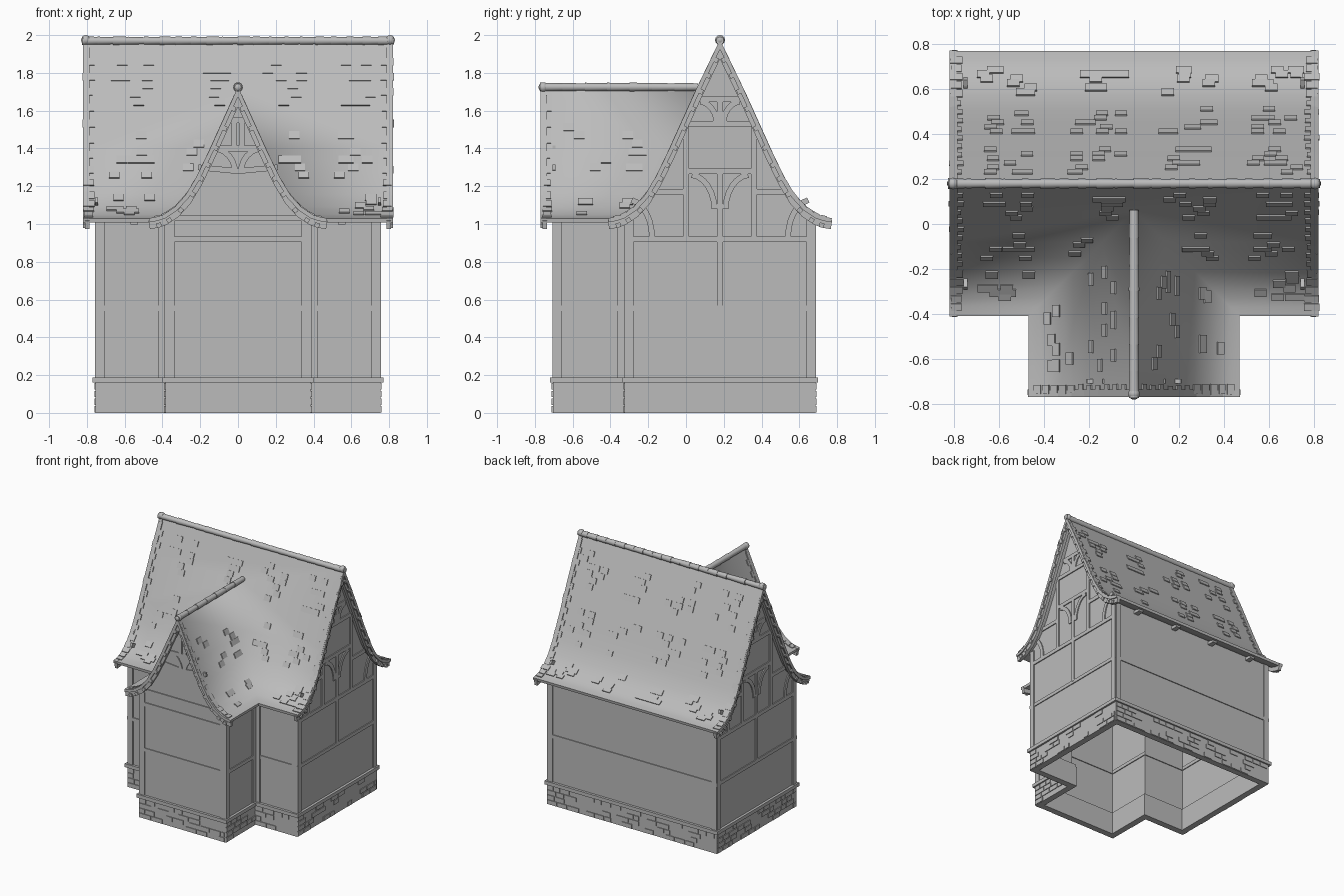
import bpy, bmesh, math, random
from mathutils import Vector, Matrix

random.seed(4)
cube = bpy.data.objects.get("Cube")
if cube:
    bpy.data.objects.remove(cube)

grey = bpy.data.materials.new("plain grey")
grey.use_nodes = True
grey.diffuse_color = (0.5, 0.5, 0.5, 1)
grey.node_tree.nodes["Principled BSDF"].inputs["Base Color"].default_value = (0.5, 0.5, 0.5, 1)

# Shared dimensions: half of the roof section, and the T-shaped plan
RIDGE_Y, WING = 0.18, 0.12
ROOF_X, WING_Y = 0.81, -0.755
PROFILE = [(0, 1.96), (WING, 1.71), (0.26, 1.4), (0.33, 1.255), (0.39, 1.155),
           (0.45, 1.09), (0.51, 1.05), (0.55, 1.037), (0.59, 1.03)]
PLAN = [Vector(p) for p in [(-0.75, 0.68), (-0.75, -0.32), (-0.38, -0.32), (-0.38, -0.7),
                            (0.38, -0.7), (0.38, -0.32), (0.75, -0.32), (0.75, 0.68)]]
UP = Vector((0, 0, 1))


def finish(name, bm, angle=None, thickness=0):
    """Turn a bmesh into a named object, optionally thickened and smoothed."""
    if not thickness:
        bmesh.ops.recalc_face_normals(bm, faces=bm.faces[:])
    mesh = bpy.data.meshes.new(name)
    bm.to_mesh(mesh)
    bm.free()
    mesh.materials.append(grey)
    ob = bpy.data.objects.new(name, mesh)
    bpy.context.collection.objects.link(ob)
    bpy.ops.object.select_all(action='DESELECT')
    ob.select_set(True)
    bpy.context.view_layer.objects.active = ob
    if thickness:
        mod = ob.modifiers.new("thickness", 'SOLIDIFY')
        mod.thickness, mod.offset = thickness, -1
        bpy.ops.object.modifier_apply(modifier=mod.name)
    if angle:
        bpy.ops.object.shade_smooth_by_angle(angle=math.radians(angle))
    return ob


def slab(bm, pts, vec):
    """Extrude a polygon along a vector."""
    a = [bm.verts.new(p) for p in pts]
    b = [bm.verts.new(Vector(p) + vec) for p in pts]
    bm.faces.new(a[::-1])
    bm.faces.new(b)
    for i in range(len(a)):
        j = (i + 1) % len(a)
        bm.faces.new((a[i], a[j], b[j], b[i]))


def ribbon(bm, plane, pts, width, inner, outer):
    """Mitred board following a path drawn on a wall plane."""
    at, normal = plane
    pts = [Vector(p) for p in pts]
    dirs = [(q - p).normalized() for p, q in zip(pts, pts[1:])]
    sides = []
    for i in range(len(pts)):
        t = (dirs[max(i - 1, 0)] + dirs[min(i, len(dirs) - 1)]).normalized()
        sides.append(Vector((-t.y, t.x)) * width / 2)
    for i in range(len(dirs)):
        quad = [pts[i] - sides[i], pts[i + 1] - sides[i + 1],
                pts[i + 1] + sides[i + 1], pts[i] + sides[i]]
        slab(bm, [at(*q) + normal * inner for q in quad], normal * (outer - inner))


def wall_ring(name, out, depth, z0, z1):
    """Hollow band running round the plan."""
    bm = bmesh.new()
    n = len(PLAN)
    loops = []
    for off, z in ((out, z0), (out, z1), (out - depth, z1), (out - depth, z0)):
        loop = []
        for i, p in enumerate(PLAN):
            e, f = (p - PLAN[i - 1]).normalized(), (PLAN[(i + 1) % n] - p).normalized()
            q = p + (Vector((e.y, -e.x)) + Vector((f.y, -f.x))) * off
            loop.append(bm.verts.new((q.x, q.y, z)))
        loops.append(loop)
    for a, b in zip(loops, loops[1:] + loops[:1]):
        for i in range(n):
            j = (i + 1) % n
            bm.faces.new((a[i], a[j], b[j], b[i]))
    finish(name, bm)


def edge_planes():
    """Each straight wall as a drawing plane with its length."""
    for i, a in enumerate(PLAN):
        b = PLAN[(i + 1) % len(PLAN)]
        d = (b - a).normalized()
        yield (lambda u, z, a=a, d=d: Vector((a.x + d.x * u, a.y + d.y * u, z)),
               Vector((d.y, -d.x, 0))), (b - a).length


# Walls, plinth and rails
wall_ring("walls", 0, 0.02, 0.16, 1.04)
wall_ring("stone_base", 0.005, 0.05, 0, 0.165)
wall_ring("base_sill", 0.02, 0.06, 0.16, 0.188)
wall_ring("middle_rail", 0.007, 0.034, 0.54, 0.568)

# Corner posts and raised stones
posts, stones = bmesh.new(), bmesh.new()
for plane, length in edge_planes():
    for u in (0.02, length - 0.02):
        ribbon(posts, plane, [(u, 0.18), (u, 1.03)], 0.045, -0.01, 0.008)
    for row in range(4):
        z, u = 0.02 + row * 0.04, 0
        while u < length - 0.03:
            w = min(random.uniform(0.05, 0.11), length - u)
            if random.random() < 0.55 or u == 0:
                ribbon(stones, plane, [(u, z), (u + w - 0.006, z)], 0.034, -0.005, 0.011)
            u += w
finish("corner_posts", posts)
finish("raised_stones", stones)

# Gable ends: wall, timbers, curved braces, bargeboard, pegs
gables = {
    "left_gable": ((lambda u, z: Vector((0.75, RIDGE_Y + u, z)), Vector((1, 0, 0))), 0, 0.5),
    "right_gable": ((lambda u, z: Vector((-0.75, RIDGE_Y + u, z)), Vector((-1, 0, 0))), 0, 0.5),
    "wing_gable": ((lambda u, z: Vector((u, -0.7, z)), Vector((0, -1, 0))), WING, 0.38),
}


def arc(cx, cz, rx, rz, a0, a1):
    angles = [math.radians(a0 + (a1 - a0) * i / 6) for i in range(7)]
    return [(cx + rx * math.cos(a), cz + rz * math.sin(a)) for a in angles]


for name, (plane, shift, half) in gables.items():
    at, normal = plane
    slope = [(d - shift, z) for d, z in PROFILE if d >= shift]
    inside = [(u, z - 0.02) for u, z in slope if u < half] + [(half, 1.03), (half, 0.95)]
    outline = inside + [(-u, z) for u, z in reversed(inside) if u]
    bm = bmesh.new()
    slab(bm, [at(*p) for p in outline], normal * -0.02)
    finish(name + "_wall", bm)

    bm = bmesh.new()
    if shift:
        lines = [[(-half, 0.92), (half, 0.92)], [(-0.36, 1.03), (0.36, 1.03)],
                 [(-0.21, 1.3), (0, 1.28), (0.21, 1.3)], [(-0.14, 1.4), (0.14, 1.4)],
                 [(-0.06, 1.55), (0.06, 1.55)]]
        curves = [arc(0.13, 1.27, 0.115, 0.13, 180, 95), [(0.02, 1.4), (0.02, 1.55)]]
    else:
        lines = [[(-half, 0.92), (half, 0.92)], [(-0.18, 1.28), (0.18, 1.28)],
                 [(-0.18, 1.53), (0.18, 1.53)], [(-0.11, 1.66), (0.11, 1.66)],
                 [(0, 0.56), (0, 1.28)], [(0, 1.53), (0, 1.66)]]
        curves = [[(0.18, 0.92), (0.18, 1.53)], [(0.18, 1.17), (0.36, 1.17)],
                  arc(0.16, 1.08, 0.13, 0.18, 180, 95), arc(0.49, 0.93, 0.13, 0.2, 180, 100),
                  arc(0.12, 1.54, 0.1, 0.11, 180, 100)]
    for c in lines + curves + [[(-u, z) for u, z in c] for c in curves]:
        ribbon(bm, plane, c, 0.03, -0.01, 0.008)
    finish(name + "_timbers", bm)

    bm, pegs = bmesh.new(), bmesh.new()
    for s in (1, -1):
        path = [(s * u, z - 0.035) for u, z in slope]
        ribbon(bm, plane, path, 0.045, 0.035, 0.06)
        ribbon(bm, plane, [(u, z + 0.025) for u, z in path], 0.022, 0.04, 0.07)
        for (u0, z0), (u1, z1) in zip(path, path[1:-1]):
            length = math.hypot(u1 - u0, z1 - z0)
            steps = max(1, round(length / 0.1))
            for k in range(steps):
                a, b = (k + 0.4) / steps, (k + 0.4) / steps + 0.026 / length
                ribbon(pegs, plane, [(u0 + (u1 - u0) * t, z0 + (z1 - z0) * t - 0.012)
                                     for t in (a, b)], 0.024, 0.055, 0.07)
    finish(name + "_bargeboard", bm)
    finish(name + "_pegs", pegs)

    bm = bmesh.new()
    top = at(0, slope[0][1] + 0.014) + normal * 0.055
    bmesh.ops.create_uvsphere(bm, u_segments=14, v_segments=8, radius=0.026,
                              matrix=Matrix.Translation(top))
    finish(name + "_finial", bm, 60)

# Roof: one skin with the cross wing meeting the main slope in two valleys
bm = bmesh.new()


def quad(*pts):
    bm.faces.new([bm.verts.new(p) for p in pts])


for (d0, z0), (d1, z1) in zip(PROFILE, PROFILE[1:]):
    ya, yb = RIDGE_Y - d0, RIDGE_Y - d1
    X = ROOF_X
    quad((-X, RIDGE_Y + d0, z0), (X, RIDGE_Y + d0, z0), (X, RIDGE_Y + d1, z1), (-X, RIDGE_Y + d1, z1))
    if d0 < WING:
        quad((-X, ya, z0), (X, ya, z0), (X, yb, z1), (0, yb, z1), (-X, yb, z1))
        continue
    a, b = d0 - WING, d1 - WING
    for s in (1, -1):
        quad((s * a, ya, z0), (s * X, ya, z0), (s * X, yb, z1), (s * b, yb, z1))
        quad((s * a, WING_Y, z0), (s * a, ya, z0), (s * b, yb, z1), (s * b, WING_Y, z1))
bmesh.ops.remove_doubles(bm, verts=bm.verts[:], dist=0.0001)
bm.normal_update()
for f in bm.faces:
    if f.normal.z < 0:
        f.normal_flip()
finish("roof", bm, 85, thickness=0.022)


# Raised shingles in clusters and along the verges
def height(d):
    for (d0, z0), (d1, z1) in zip(PROFILE, PROFILE[1:]):
        if d <= d1:
            return z0 + (z1 - z0) * (d - d0) / (d1 - d0)
    return PROFILE[-1][1]


def main_point(s):
    return lambda v, d: Vector((v, RIDGE_Y + s * d, height(d)))


def wing_point(s):
    return lambda v, d: Vector((s * (d - WING), v, height(d)))


def shingle(bm, point, v, d, width):
    pts = [point(v - width / 2, d), point(v + width / 2, d)]
    low = d + (0.018 if d < 0.38 else 0.03)
    pts += [point(v + width / 2, low), point(v - width / 2, low)]
    n = (pts[1] - pts[0]).cross(pts[3] - pts[0]).normalized()
    slab(bm, pts, (n if n.z > 0 else -n) * 0.007)


bm = bmesh.new()
for s in (1, -1):
    for d in [0.04 + 0.038 * i for i in range(14)]:
        for v in (-0.79, 0.79):
            shingle(bm, main_point(s), v, d, random.uniform(0.04, 0.07))
        if d > WING + 0.03:
            shingle(bm, wing_point(s), -0.735, d, random.uniform(0.03, 0.05))
    for col in (-0.56, -0.16, 0.24, 0.64):
        for row in (0.08, 0.26, 0.43):
            for k in range(9):
                v = col + random.uniform(-0.11, 0.11)
                d = row + 0.02 * random.randint(-2, 3)
                if s > 0 or abs(v) > d - WING + 0.07:
                    shingle(bm, main_point(s), v, d, 0.055)
    for row in (0.24, 0.43):
        for k in range(10):
            v, d = random.uniform(-0.68, -0.2), row + 0.02 * random.randint(-2, 3)
            if v < RIDGE_Y - d - 0.06:
                shingle(bm, wing_point(s), v, d, 0.055)
finish("raised_shingles", bm)


# Overlapping ridge tiles
def ridge(name, start, end, count):
    bm = bmesh.new()
    start, end = Vector(start), Vector(end)
    step = (end - start) / count
    turn = step.to_track_quat('Z', 'Y').to_matrix().to_4x4()
    for i in range(count):
        r = random.uniform(0.021, 0.024)
        bmesh.ops.create_cone(bm, cap_ends=True, segments=12, radius1=r, radius2=r - 0.003,
                              depth=step.length * 1.05,
                              matrix=Matrix.Translation(start + step * (i + 0.5)) @ turn)
    finish(name, bm, 40)


ridge("main_ridge_tiles", (-0.825, RIDGE_Y, 1.97), (0.825, RIDGE_Y, 1.97), 20)
ridge("wing_ridge_tiles", (0, -0.77, 1.725), (0, 0.06, 1.725), 7)

# Rafter ends under the eaves
bm = bmesh.new()
for x in (-0.55, -0.18, 0.18, 0.55):
    for y, s in ((0.67, 1), (-0.31, -1)):
        if s > 0 or abs(x) > 0.4:
            slab(bm, [(x - 0.02, y, 0.997), (x + 0.02, y, 0.997),
                      (x + 0.02, y + s * 0.07, 0.997), (x - 0.02, y + s * 0.07, 0.997)], UP * 0.025)
finish("rafter_ends", bm)
